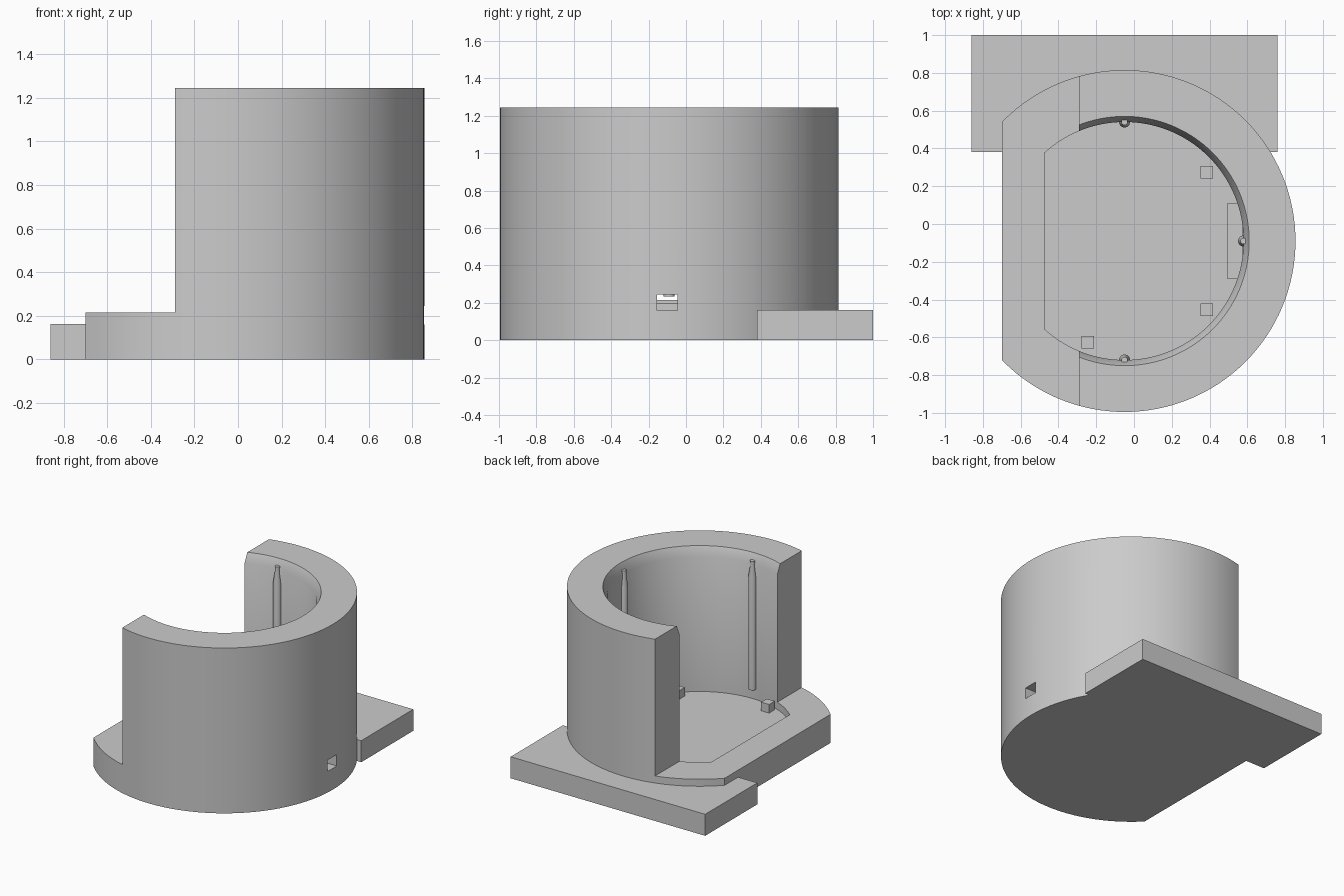
import bpy, bmesh, math
from mathutils import Vector

cube = bpy.data.objects.get("Cube")
if cube:
    bpy.data.objects.remove(cube, do_unlink=True)

CX, CY = -0.05, -0.09          # centre of the round housing
R_OUT, R_IN = 0.905, 0.63
FLOOR, LIP, TOP = 0.16, 0.215, 1.245

grey = bpy.data.materials.new("plain_grey")
grey.use_nodes = True
grey.diffuse_color = (0.6, 0.6, 0.6, 1)
for node in grey.node_tree.nodes:
    if node.type == 'BSDF_PRINCIPLED':
        node.inputs["Base Color"].default_value = grey.diffuse_color


def finish(bm, name):
    bmesh.ops.recalc_face_normals(bm, faces=bm.faces)
    mesh = bpy.data.meshes.new(name)
    bm.to_mesh(mesh)
    bm.free()
    mesh.materials.append(grey)
    ob = bpy.data.objects.new(name, mesh)
    bpy.context.collection.objects.link(ob)
    return ob


def lathe(name, profile, x=CX, y=CY, sides=128, clip_x=None):
    """Stack of rings (radius, z), optionally cut flat on its -x side."""
    bm = bmesh.new()
    rings = []
    for r, z in profile:
        rings.append([bm.verts.new((x + r * math.cos(a), y + r * math.sin(a), z))
                      for a in (math.tau * i / sides for i in range(sides))])
    for low, high in zip(rings, rings[1:]):
        for i in range(sides):
            j = (i + 1) % sides
            bm.faces.new((low[i], low[j], high[j], high[i]))
    bm.faces.new(rings[0][::-1])
    bm.faces.new(rings[-1])
    if clip_x is not None:
        geom = bm.verts[:] + bm.edges[:] + bm.faces[:]
        bmesh.ops.bisect_plane(bm, geom=geom, plane_co=(clip_x, 0, 0),
                               plane_no=(1, 0, 0), clear_inner=True)
        bmesh.ops.holes_fill(bm, edges=[e for e in bm.edges if e.is_boundary])
    return finish(bm, name)


def box(name, low, high):
    bm = bmesh.new()
    bmesh.ops.create_cube(bm, size=1)
    low, high = Vector(low), Vector(high)
    for v in bm.verts:
        v.co = (low + high) / 2 + v.co * (high - low)
    return finish(bm, name)


def combine(target, other, operation):
    mod = target.modifiers.new(other.name, 'BOOLEAN')
    mod.operation, mod.solver, mod.object = operation, 'EXACT', other
    bpy.context.view_layer.objects.active = target
    bpy.ops.object.modifier_apply(modifier=mod.name)
    bpy.data.objects.remove(other, do_unlink=True)


def smooth(ob):
    bpy.ops.object.select_all(action='DESELECT')
    ob.select_set(True)
    bpy.context.view_layer.objects.active = ob
    bpy.ops.object.shade_smooth_by_angle(angle=math.radians(25))


# Housing: flat-sided drum joined to the rear plate, then hollowed
housing = lathe("housing", [(R_OUT, 0), (R_OUT, TOP)], clip_x=-0.70)
combine(housing, box("rear_plate", (-0.86, 0.38, 0), (0.76, 1.0, 0.162)), 'UNION')
combine(housing, box("front_opening", (-0.8, -1.2, LIP), (-0.29, 1.2, 1.5)), 'DIFFERENCE')
cavity = lathe("cavity", [(R_IN, FLOOR), (R_IN, TOP - 0.07), (R_IN + 0.03, TOP),
                          (R_IN + 0.045, TOP + 0.035)], clip_x=-0.475)
combine(housing, cavity, 'DIFFERENCE')
combine(housing, box("cable_slot", (0.4, -0.155, FLOOR), (1, -0.045, 0.245)), 'DIFFERENCE')
smooth(housing)

# Ledge on the floor in front of the slot
box("floor_ledge", (0.495, -0.29, FLOOR - 0.01), (0.575, 0.11, 0.198))

# Small standoff cubes
for i, (x, y) in enumerate([(0.385, 0.275), (0.385, -0.455), (-0.245, -0.625)]):
    box(f"standoff_{i + 1}", (x - 0.033, y - 0.033, FLOOR - 0.01),
        (x + 0.033, y + 0.033, 0.225))

# Slim rods with tapered tips, half sunk in the inner wall
for i, angle in enumerate((-90, 0, 90)):
    a = math.radians(angle)
    rod = lathe(f"wall_rod_{i + 1}",
                [(0.029, 0.235), (0.029, 1.08), (0.017, 1.16), (0.017, 1.2)],
                CX + R_IN * math.cos(a), CY + R_IN * math.sin(a), sides=24)
    smooth(rod)
